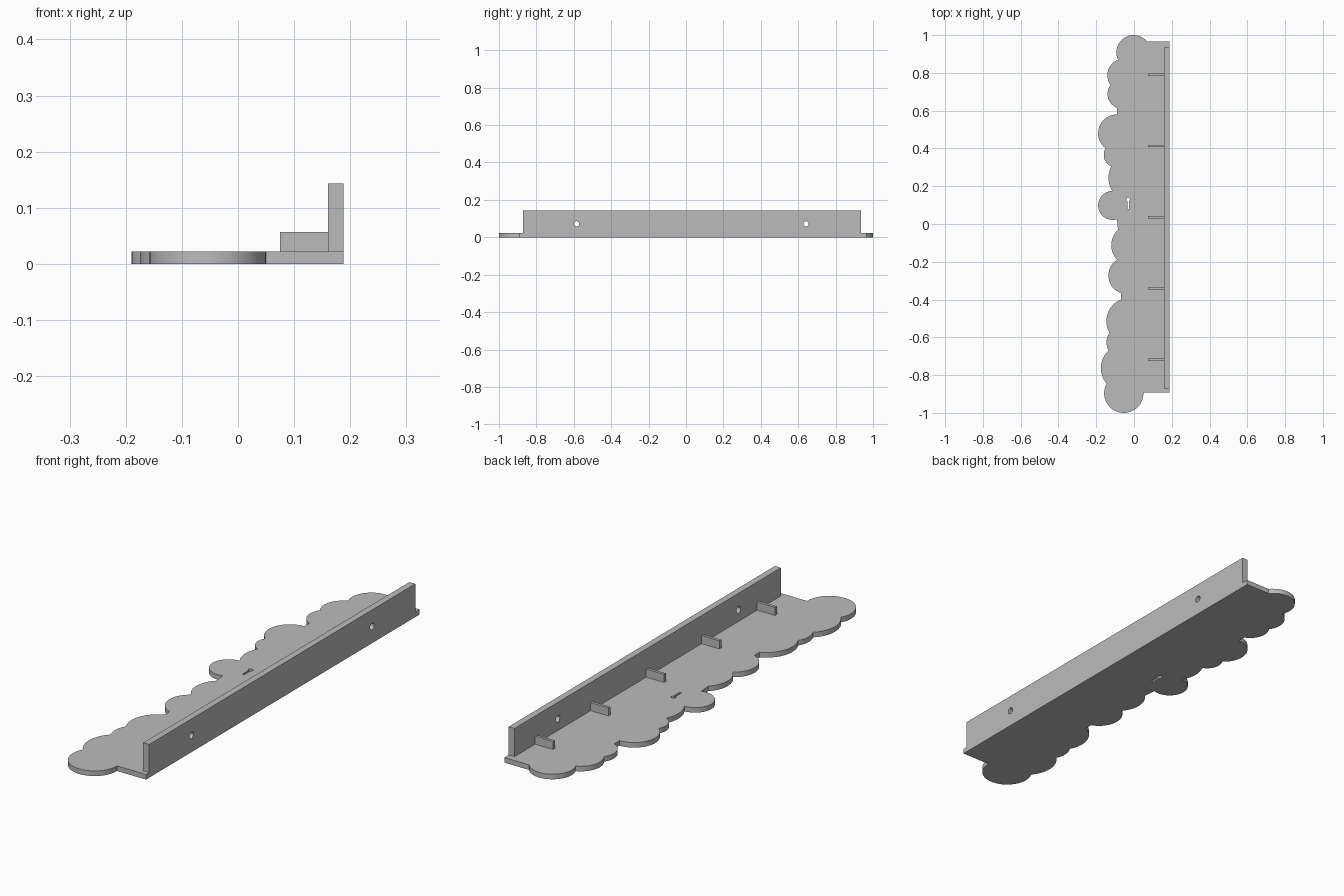
import bpy
import bmesh
import math
from mathutils import Matrix, Vector

default_cube = bpy.data.objects.get("Cube")
if default_cube:
    bpy.data.objects.remove(default_cube, do_unlink=True)

grey = bpy.data.materials.new("plain grey")
grey.use_nodes = True
grey_value = (0.5, 0.5, 0.5, 1)
grey.diffuse_color = grey_value
grey.node_tree.nodes["Principled BSDF"].inputs["Base Color"].default_value = grey_value


def finish(name, bm):
    """Turn a bmesh into a named object with the shared material."""
    bmesh.ops.recalc_face_normals(bm, faces=bm.faces)
    mesh = bpy.data.meshes.new(name)
    bm.to_mesh(mesh)
    bm.free()
    mesh.materials.append(grey)
    obj = bpy.data.objects.new(name, mesh)
    bpy.context.collection.objects.link(obj)
    return obj


def box(name, low, high):
    low, high = Vector(low), Vector(high)
    bm = bmesh.new()
    place = Matrix.Translation((low + high) / 2) @ Matrix.Diagonal((*(high - low), 1))
    bmesh.ops.create_cube(bm, size=1, matrix=place)
    return finish(name, bm)


def extrude_outline(name, outline, bottom, top):
    bm = bmesh.new()
    face = bm.faces.new([bm.verts.new((x, y, bottom)) for x, y in outline])
    lifted = bmesh.ops.extrude_face_region(bm, geom=[face], use_keep_orig=True)
    verts = [v for v in lifted["geom"] if isinstance(v, bmesh.types.BMVert)]
    bmesh.ops.translate(bm, verts=verts, vec=(0, 0, top - bottom))
    return finish(name, bm)


def arc(start, middle, end, steps=20):
    """Counter-clockwise arc through three points."""
    a, b, c = complex(*start), complex(*middle), complex(*end)
    w = (c - a) / (b - a)
    centre = a + (b - a) * (w - abs(w) ** 2) / (2j * w.imag)
    first = math.atan2((a - centre).imag, (a - centre).real)
    last = math.atan2((c - centre).imag, (c - centre).real)
    sweep = (last - first) % math.tau
    radius = abs(a - centre)
    points = [start]
    for i in range(1, steps):
        angle = first + sweep * i / steps
        points.append((centre.real + radius * math.cos(angle),
                       centre.imag + radius * math.sin(angle)))
    return points


def cut(target, cutter):
    cutter.hide_render = True
    modifier = target.modifiers.new("cut", "BOOLEAN")
    modifier.object = cutter
    modifier.solver = "EXACT"
    bpy.context.view_layer.objects.active = target
    bpy.ops.object.modifier_apply(modifier=modifier.name)
    bpy.data.objects.remove(cutter, do_unlink=True)


plate_top = 0.022
back_x = 0.188
wall_x = 0.16

# Scalloped edge: cusps and arc midpoints alternate, runs join by straight lines
runs = [
    [(.07, .965), (-.005, 1), (-.085, .87), (-.14, .8), (-.125, .735),
     (-.14, .69), (-.09, .615)],
    [(-.09, .58), (-.19, .48), (-.15, .4), (-.16, .365), (-.12, .305),
     (-.135, .24), (-.115, .175), (-.19, .1), (-.09, .025)],
    [(-.085, -.03), (-.12, -.11), (-.09, -.19), (-.135, -.265), (-.07, -.365)],
    [(-.07, -.4), (-.145, -.5), (-.13, -.575), (-.145, -.635), (-.135, -.67),
     (-.175, -.765), (-.145, -.845), (-.05, -1), (.05, -.893)],
]
outline = []
for run in runs:
    for i in range(0, len(run) - 2, 2):
        outline += arc(*run[i:i + 3])
    outline.append(run[-1])
outline += [(back_x, -.893), (back_x, .965)]
plate = extrude_outline("scalloped_shelf", outline, 0, plate_top)

# Small keyhole slot through the shelf
slot_x, head_y, slot_end, half_slot = -.031, .13, .08, .004
keyhole = arc((slot_x + half_slot, head_y - .009), (slot_x, head_y + .01),
              (slot_x - half_slot, head_y - .009))
keyhole += [(slot_x - half_slot, head_y - .009),
            (slot_x - half_slot, slot_end), (slot_x + half_slot, slot_end)]
cut(plate, extrude_outline("keyhole_cutter", keyhole, -.05, .1))

# Upright mounting wall with two screw holes
wall = box("mounting_wall", (wall_x, -.872, plate_top), (back_x, .935, .143))
for y in (-.585, .642):
    bm = bmesh.new()
    place = Matrix.Translation((back_x, y, .072)) @ Matrix.Rotation(math.pi / 2, 4, "Y")
    bmesh.ops.create_cone(bm, cap_ends=True, segments=32, radius1=.014,
                          radius2=.014, depth=.2, matrix=place)
    cut(wall, finish("screw_hole_cutter", bm))

# Evenly spaced support fins
fin_count, fin_spacing, fin_middle = 5, .377, .036
for i in range(fin_count):
    y = fin_middle + (i - fin_count // 2) * fin_spacing
    box(f"support_fin_{i + 1}", (.075, y - .006, plate_top), (wall_x, y + .006, .057))

# Smooth curved edges, keep corners sharp
for obj in (plate, wall):
    bpy.ops.object.select_all(action="DESELECT")
    obj.select_set(True)
    bpy.context.view_layer.objects.active = obj
    bpy.ops.object.shade_smooth_by_angle(angle=math.radians(30))
